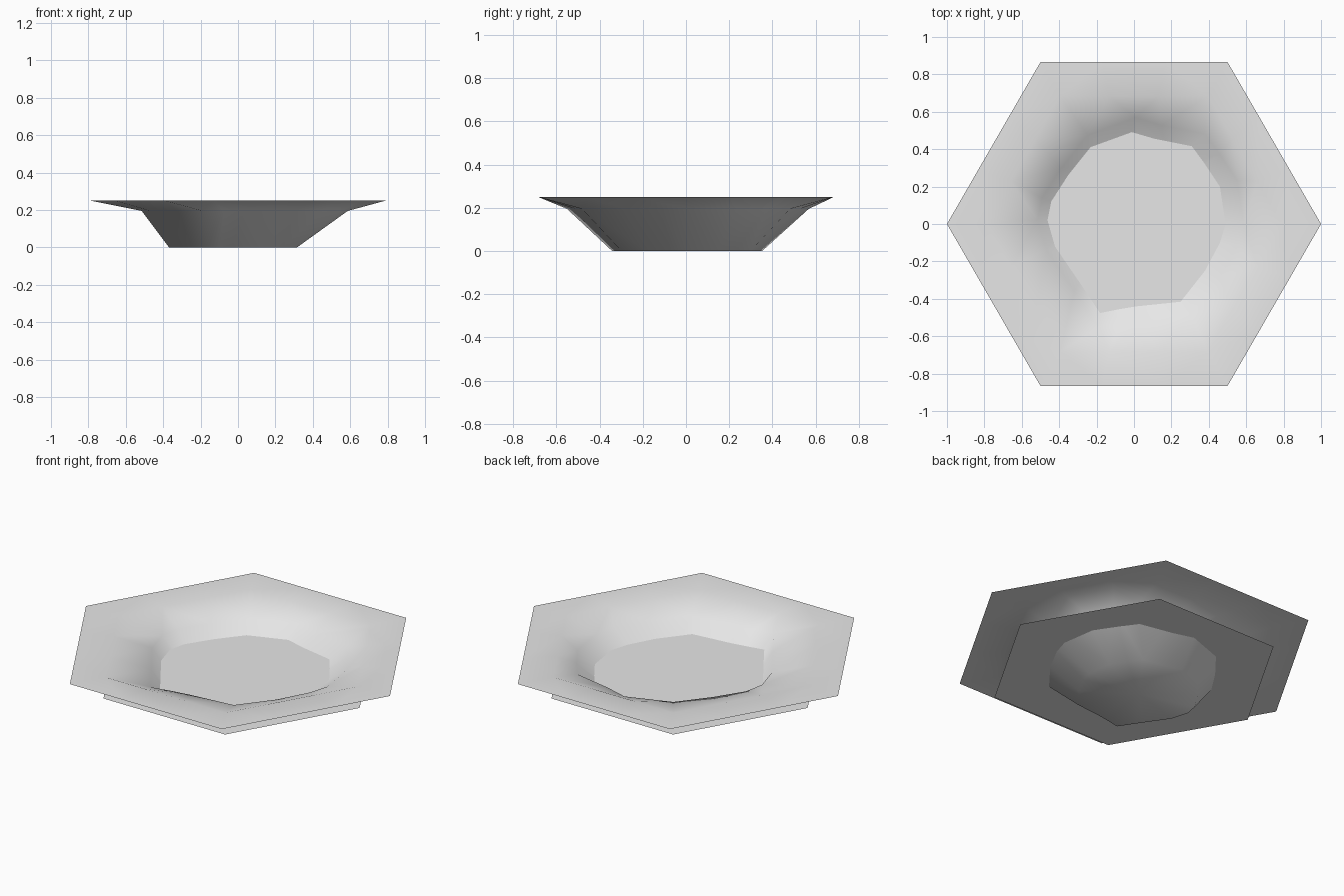
import bpy, bmesh, math
from mathutils import Vector

cube = bpy.data.objects.get("Cube")
if cube:
    bpy.data.objects.remove(cube, do_unlink=True)

# One plain light grey for everything
grey = bpy.data.materials.new("light_grey")
grey.use_nodes = True
grey.diffuse_color = (0.8, 0.8, 0.8, 1)
grey.node_tree.nodes["Principled BSDF"].inputs["Base Color"].default_value = (0.8, 0.8, 0.8, 1)

RIM_Z, WATER_Z, BED_Z = 0.25, 0.125, 0.0


def hexagon(radius, z, steps=1):
    """Points around a hexagon, each side divided into equal steps."""
    corners = [Vector((radius * math.cos(math.radians(60 * i)),
                       radius * math.sin(math.radians(60 * i)), z)) for i in range(6)]
    return [corners[i].lerp(corners[(i + 1) % 6], s / steps)
            for i in range(6) for s in range(steps)]


def finish(bm, name, smooth):
    mesh = bpy.data.meshes.new(name)
    bm.to_mesh(mesh)
    bm.free()
    mesh.materials.append(grey)
    for poly in mesh.polygons:
        poly.use_smooth = smooth
    obj = bpy.data.objects.new(name, mesh)
    bpy.context.collection.objects.link(obj)
    return obj


# Irregular shoreline, one point for each third of a hexagon side
shore = [(0.48, 0.0), (0.45, 0.2), (0.37, 0.32), (0.3, 0.415), (0.1, 0.455), (-0.02, 0.49),
         (-0.24, 0.41), (-0.36, 0.26), (-0.45, 0.12), (-0.47, 0.02), (-0.43, -0.12),
         (-0.30, -0.31), (-0.19, -0.475), (-0.09, -0.455), (0.0, -0.44), (0.24, -0.415),
         (0.37, -0.25), (0.45, -0.1)]

# Basin: flat rim, gentle bank, steep wall and flat bed
rings = [
    hexagon(1.0, RIM_Z, 3),
    hexagon(0.79, RIM_Z, 3),
    [Vector((x * 1.16 + 0.03, y * 1.16, 0.195)) for x, y in shore],
    [Vector((x * 0.72 - 0.03, y * 0.72, BED_Z)) for x, y in shore],
]
bm = bmesh.new()
loops = [[bm.verts.new(p) for p in ring] for ring in rings]
count = len(shore)
for outer, inner in zip(loops, loops[1:]):
    for i in range(count):
        j = (i + 1) % count
        bm.faces.new((outer[i], outer[j], inner[j], inner[i]))
centre = bm.verts.new((-0.03, 0, BED_Z))
for i in range(count):
    bm.faces.new((loops[-1][i], loops[-1][(i + 1) % count], centre))
bmesh.ops.triangulate(bm, faces=bm.faces[:])
finish(bm, "basin_ground", True)

# Water: a flat hexagonal sheet cutting through the basin walls
bm = bmesh.new()
bm.faces.new([bm.verts.new(p) for p in hexagon(0.8, WATER_Z)])
finish(bm, "water_surface", False)
